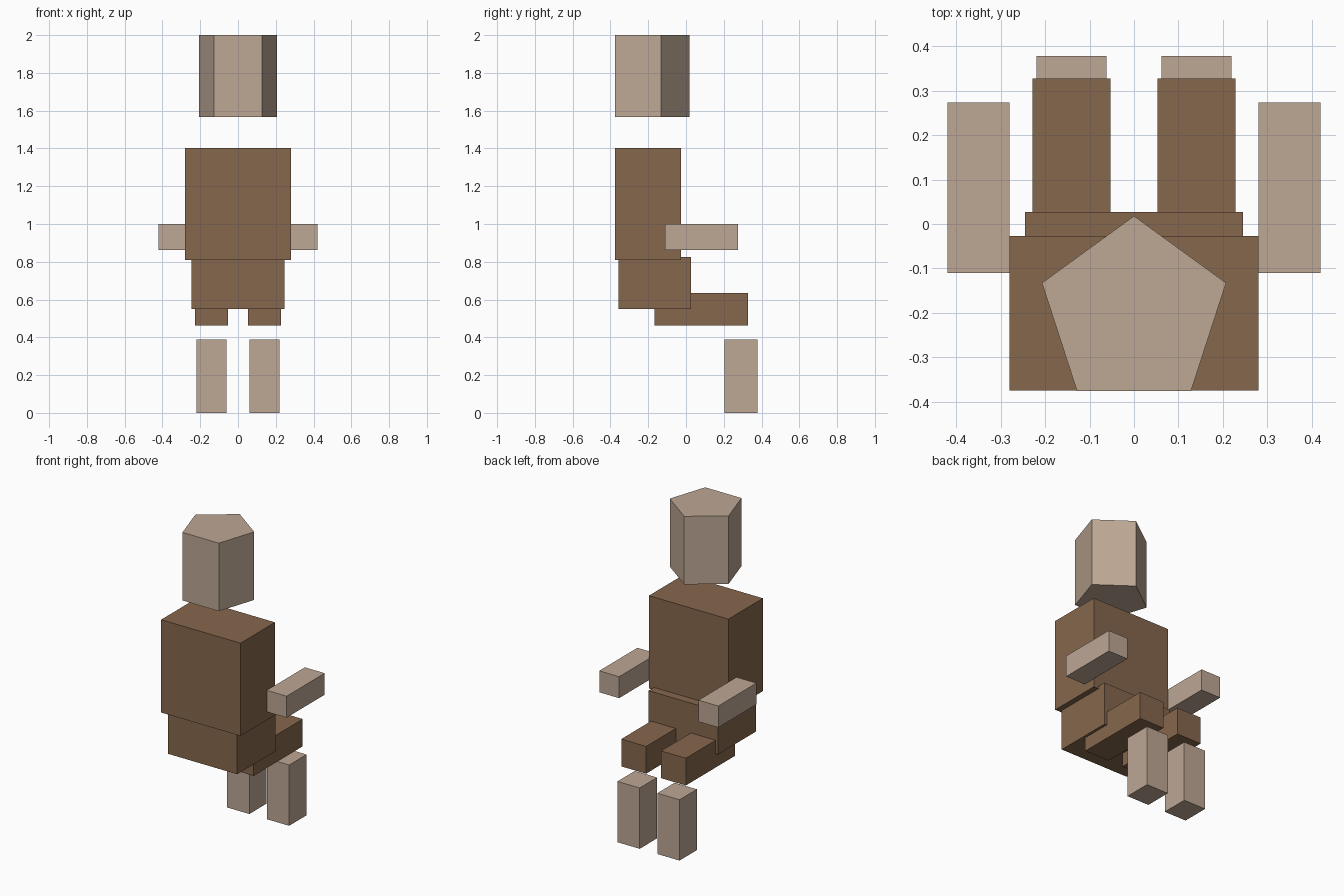
import bpy
from math import radians

if "Cube" in bpy.data.objects:
    bpy.data.objects.remove(bpy.data.objects["Cube"])


def material(name, rgb):
    mat = bpy.data.materials.new(name)
    mat.diffuse_color = (*rgb, 1.0)
    mat.use_nodes = True
    mat.node_tree.nodes["Principled BSDF"].inputs["Base Color"].default_value = mat.diffuse_color
    return mat


BROWN = material("brown", (0.24, 0.136, 0.075))
TAN = material("tan", (0.51, 0.39, 0.30))


def box(name, x, y, z, mat):
    """Box spanning the given (low, high) range on each axis."""
    spans = (x, y, z)
    bpy.ops.mesh.primitive_cube_add(size=1, location=[(a + b) / 2 for a, b in spans])
    obj = bpy.context.object
    obj.name = name
    obj.scale = [b - a for a, b in spans]
    bpy.ops.object.transform_apply(location=False, rotation=False, scale=True)
    obj.data.materials.append(mat)
    return obj


def box_pair(name, x, y, z, mat):
    """The same box on the left and right of x = 0."""
    box("right_" + name, x, y, z, mat)
    box("left_" + name, (-x[1], -x[0]), y, z, mat)


# Head: five-sided prism with one corner towards +y
HEAD_BOTTOM, HEAD_TOP, HEAD_RADIUS = 1.566, 2.0, 0.218
bpy.ops.mesh.primitive_cylinder_add(
    vertices=5, radius=HEAD_RADIUS, depth=HEAD_TOP - HEAD_BOTTOM,
    location=(0, -0.20, (HEAD_TOP + HEAD_BOTTOM) / 2))
head = bpy.context.object
head.name = "head"
head.data.materials.append(TAN)
# Turn the corner to +y whichever way the primitive starts
first = max(head.data.vertices, key=lambda v: v.co.y)
if abs(first.co.x) > 0.01:
    head.rotation_euler.z = radians(90) - first.co.to_2d().angle_signed((1, 0))

# Body
box("torso", (-0.28, 0.28), (-0.375, -0.027), (0.81, 1.402), BROWN)
box("hips", (-0.245, 0.245), (-0.358, 0.027), (0.55, 0.826), BROWN)

# Limbs
box_pair("forearm", (0.28, 0.42), (-0.11, 0.274), (0.863, 1.0), TAN)
box_pair("thigh", (0.053, 0.228), (-0.167, 0.327), (0.462, 0.636), BROWN)
box_pair("shin", (0.062, 0.219), (0.203, 0.378), (0.0, 0.388), TAN)
